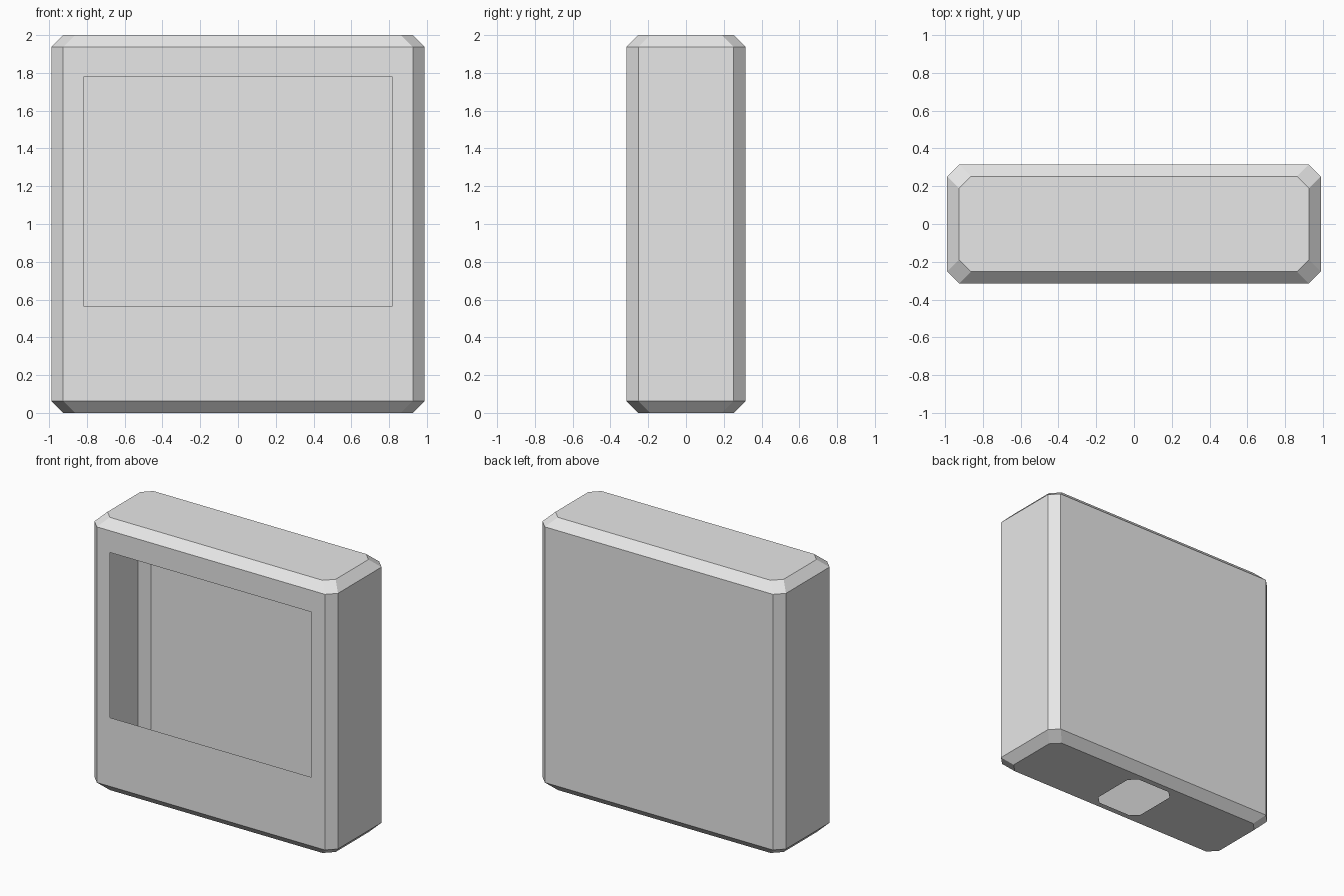
import bpy
import bmesh
from math import copysign

cube = bpy.data.objects.get("Cube")
if cube:
    bpy.data.objects.remove(cube, do_unlink=True)

HALF_W, HALF_D, HEIGHT, CUT = 0.988, 0.315, 2.0, 0.0625
WINDOW_X, WINDOW_LOW, WINDOW_HIGH = 0.818, 0.567, 1.778
HOLE_X, HOLE_Y, HOLE_CUT = 0.19, 0.21, 0.055

grey = bpy.data.materials.new("plain_grey")
grey.use_nodes = True
colour = (0.8, 0.8, 0.8, 1.0)
grey.diffuse_color = colour
grey.node_tree.nodes["Principled BSDF"].inputs["Base Color"].default_value = colour


def octagon(w, d, c):
    """Rectangle outline with cut corners, counter-clockwise."""
    return [(w, c - d), (w, d - c), (w - c, d), (c - w, d),
            (-w, d - c), (-w, c - d), (c - w, -d), (w - c, -d)]


bm = bmesh.new()

# Chamfered casing: stacked octagonal rings, closed at both ends
rings = []
for z, shrink in ((0, CUT), (CUT, 0), (HEIGHT - CUT, 0), (HEIGHT, CUT)):
    outline = octagon(HALF_W - shrink, HALF_D - shrink, CUT)
    rings.append([bm.verts.new((x, y, z)) for x, y in outline])
for low, high in zip(rings, rings[1:]):
    for i in range(8):
        j = (i + 1) % 8
        bm.faces.new((low[i], low[j], high[j], high[i]))
base = bm.faces.new(rings[0][::-1])
bm.faces.new(rings[-1])
bm.normal_update()
front = min(bm.faces, key=lambda f: f.calc_center_median().y - f.calc_area())
front = min((f for f in bm.faces if f.normal.y < -0.99), key=lambda f: f.normal.y)

# Window opening in the front of the thin shell
bmesh.ops.inset_individual(bm, faces=[front], thickness=0.05)
for v in front.verts:
    v.co.x = copysign(WINDOW_X, v.co.x)
    v.co.z = WINDOW_HIGH if v.co.z > HEIGHT / 2 else WINDOW_LOW

# Cut-corner hole in the underside
bmesh.ops.inset_individual(bm, faces=[base], thickness=0.05)
side = max(v.co.x for v in base.verts)
for v in base.verts:
    at_side = abs(v.co.x) > side - 0.001
    v.co.x = copysign(HOLE_X if at_side else HOLE_X - HOLE_CUT, v.co.x)
    v.co.y = copysign(HOLE_Y - HOLE_CUT if at_side else HOLE_Y, v.co.y)

bmesh.ops.delete(bm, geom=[front, base], context='FACES')

mesh = bpy.data.meshes.new("casing")
bm.to_mesh(mesh)
bm.free()
mesh.materials.append(grey)
casing = bpy.data.objects.new("casing", mesh)
bpy.context.collection.objects.link(casing)
